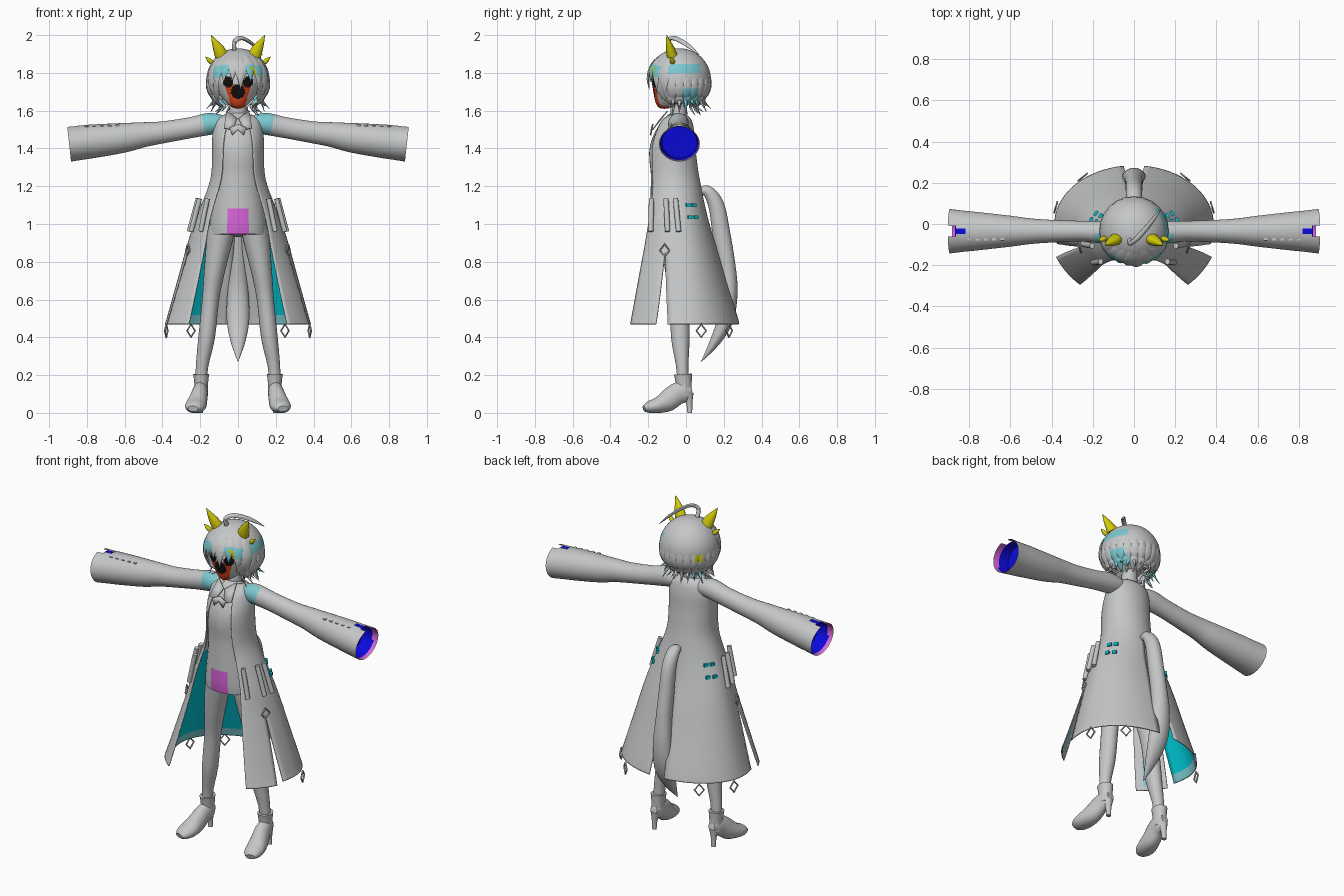
import bpy, bmesh, math
from mathutils import Vector, Matrix

if "Cube" in bpy.data.objects:
    bpy.data.objects.remove(bpy.data.objects["Cube"])

def material(name, rgb):
    m = bpy.data.materials.new(name)
    m.diffuse_color = (*rgb, 1)
    m.use_nodes = True
    m.node_tree.nodes["Principled BSDF"].inputs["Base Color"].default_value = m.diffuse_color
    return m

GREY = material("pale grey", (0.56, 0.57, 0.575))
TEAL = material("teal", (0.0, 0.56, 0.65))
CYAN = material("light cyan", (0.2, 0.58, 0.63))
YELLOW = material("yellow", (0.65, 0.6, 0.003))
RED = material("orange red", (0.75, 0.06, 0.01))
BLACK = material("black", (0.005, 0.005, 0.005))
BLUE = material("blue", (0.003, 0.003, 0.72))
MAGENTA = material("magenta", (0.7, 0.13, 0.7))

def dense(rows, sub):
    """Catmull-Rom subdivision of a list of number tuples."""
    out = []
    for i in range(len(rows) - 1):
        p = [rows[max(i - 1, 0)], rows[i], rows[i + 1], rows[min(i + 2, len(rows) - 1)]]
        for k in range(sub):
            s = k / sub
            out.append(tuple(0.5 * (2 * b + (c - a) * s + (2 * a - 5 * b + 4 * c - d) * s * s
                             + (3 * b - a - 3 * c + d) * s ** 3) for a, b, c, d in zip(*p)))
    return out + [tuple(rows[-1])]

def loft(bm, sections, ref=(0, 1, 0), n=24, sub=3, caps=(True, True)):
    """Tube through sections (x, y, z, half size across ref, half size along ref)."""
    rows = dense(sections, sub)
    pts = [Vector(r[:3]) for r in rows]
    rings = []
    for i, r in enumerate(rows):
        t = (pts[min(i + 1, len(pts) - 1)] - pts[max(i - 1, 0)]).normalized()
        u = t.cross(Vector(ref)).normalized()
        v = u.cross(t)
        a, b = max(r[3], 0.001), max(r[4], 0.001)
        rings.append([bm.verts.new(pts[i] + u * a * math.cos(2 * math.pi * k / n)
                                   + v * b * math.sin(2 * math.pi * k / n)) for k in range(n)])
    for p, q in zip(rings, rings[1:]):
        for k in range(n):
            bm.faces.new((p[k], p[(k + 1) % n], q[(k + 1) % n], q[k]))
    for on, ring in zip(caps, (rings[0], rings[-1])):
        if on:
            bm.faces.new(ring)

def cut(bm, test):
    bmesh.ops.delete(bm, geom=[f for f in bm.faces if test(f.calc_center_median())], context='FACES')

def finish(bm, name, mats=(GREY,), rule=None, mirror=False, recalc=True, flip=False):
    if recalc:
        bmesh.ops.recalc_face_normals(bm, faces=bm.faces)
    if flip:
        bmesh.ops.reverse_faces(bm, faces=bm.faces)
    if rule:
        for f in bm.faces:
            f.material_index = rule(f.calc_center_median())
    me = bpy.data.meshes.new(name)
    bm.to_mesh(me)
    bm.free()
    ob = bpy.data.objects.new(name, me)
    bpy.context.collection.objects.link(ob)
    for m in mats:
        me.materials.append(m)
    bpy.ops.object.select_all(action='DESELECT')
    ob.select_set(True)
    bpy.context.view_layer.objects.active = ob
    bpy.ops.object.shade_smooth_by_angle(angle=math.radians(45))
    if mirror:
        ob.modifiers.new("mirror", 'MIRROR')
    return ob

def tube(name, sections, ref=(0, 1, 0), n=24, sub=3, caps=(True, True), **kw):
    bm = bmesh.new()
    loft(bm, sections, ref, n, sub, caps)
    return finish(bm, name, **kw)

# --- shirt with coloured front patch: z, half width, front y, back y
shirt = [(1.58, .045, -.08, 0), (1.54, .1, -.12, .02), (1.46, .125, -.17, .035), (1.38, .128, -.195, .04),
         (1.28, .128, -.187, .052), (1.18, .132, -.187, .06), (1.08, .142, -.19, .06),
         (.99, .15, -.19, .06), (.94, .15, -.185, .05)]
tube("shirt", [(0, (f + b) / 2, z, w, (b - f) / 2) for z, w, f, b in shirt], n=32,
     mats=(GREY, MAGENTA), rule=lambda c: int(abs(c.x) < .05 and c.y < -.1 and c.z < 1.08))
tube("neck", [(0, -.04, 1.5, .05, .045), (0, -.04, 1.66, .042, .042)])

# --- legs and heeled boots
tube("leg", [(.085, -.06, .98, .07, .08), (.1, -.055, .9, .068, .075), (.125, -.045, .75, .055, .065),
             (.145, -.035, .6, .045, .052), (.166, -.03, .4, .044, .049), (.19, -.02, .25, .033, .033),
             (.195, -.015, .15, .03, .03)], mirror=True)
bm = bmesh.new()
loft(bm, [(.195, -.015, .205, .042, .048), (.195, -.012, .15, .036, .042), (.198, -.01, .09, .036, .042)])
loft(bm, [(.195, .032, .12, .025, .022), (.196, 0, .115, .055, .036), (.202, -.05, .1, .058, .043),
          (.213, -.1, .062, .056, .05), (.223, -.15, .04, .042, .055), (.232, -.195, .03, .032, .048),
          (.238, -.222, .022, .016, .028)], ref=(1, 0, 0))
loft(bm, [(.197, .01, .1, .028, .03), (.199, .018, .05, .016, .016), (.2, .02, 0, .014, .013)], n=16)
for v in bm.verts:
    v.co.z = max(v.co.z, 0)
finish(bm, "boot", mirror=True)

# --- coat: z, half width, back y, front y, opening half width, centre y
coat = dense([(1.58, .07, .0, -.09, .03, -.04), (1.55, .12, .03, -.135, .05, -.05), (1.48, .135, .045, -.178, .07, -.055),
              (1.4, .137, .05, -.208, .08, -.06), (1.28, .14, .065, -.21, .085, -.06), (1.2, .157, .08, -.212, .1, -.055),
              (1.1, .195, .1, -.235, .13, -.045), (1.0, .235, .125, -.255, .155, -.035),
              (.87, .275, .165, -.285, .178, -.02), (.7, .322, .215, -.325, .212, -.01),
              (.52, .372, .272, -.368, .25, 0), (.47, .387, .285, -.38, .262, 0)], 3)

def slit(r):
    return max(0, (.87 - r[0]) / .4)

def coat_point(row, t, out=0):
    z, rx, yb, yf, _, cy = row
    ry = (cy - yf) if math.cos(t) > 0 else (yb - cy)
    return Vector(((rx + out) * math.sin(t), cy - (ry + out) * math.cos(t), z))

def on_coat(z, deg, out=0):
    return coat_point(min(coat, key=lambda r: abs(r[0] - z)), math.radians(deg), out)

def front_span(r):  # the front panel flares further out than the back one
    rx = r[1] + .03 * slit(r)
    return math.asin(r[4] / rx), math.radians(70 - 5 * slit(r)), rx

def back_span(r):
    return (math.radians(70 + 5 * slit(r)),
            math.pi - math.asin(.05 * max(0, (1.2 - r[0]) / .73) / r[1]), r[1])

# the outer shell stays grey; each face's lining takes the next slot
bm = bmesh.new()
for span, cols in ((front_span, 8), (back_span, 20)):
    grid = []
    for r in coat:
        a, b, rx = span(r)
        row = (r[0], rx, *r[2:])
        grid.append([bm.verts.new(coat_point(row, a + (b - a) * j / cols)) for j in range(cols + 1)])
    for r, p, q in zip(coat, grid, grid[1:]):
        for j in range(cols):
            f = bm.faces.new((p[j], q[j], q[j + 1], p[j + 1]))
            if cols == 8:
                f.material_index = 2 if .5 < r[0] < .66 and 2 <= j <= 5 else 4
            else:
                f.material_index = 4 if j > 16 or r[0] > 1.1 else 2 if r[0] < .53 else 0
bmesh.ops.remove_doubles(bm, verts=bm.verts, dist=1e-4)
ob = finish(bm, "coat", (GREY, TEAL, GREY, CYAN, GREY, GREY), mirror=True, recalc=False)
sol = ob.modifiers.new("lining", 'SOLIDIFY')
sol.thickness, sol.offset, sol.material_offset = .006, -1, 1

# --- collar flaps
bm = bmesh.new()
for pts in (((.004, -.135, 1.56), (.03, -.18, 1.5), (.075, -.172, 1.51), (.06, -.1, 1.6)),
            ((0, -.178, 1.53), (0, -.188, 1.5), (.03, -.19, 1.47), (.045, -.186, 1.51))):
    bm.faces.new([bm.verts.new(p) for p in pts])
ob = finish(bm, "collar", mirror=True)
ob.modifiers.new("thickness", 'SOLIDIFY').thickness = .006

# --- sleeves with cuff slit and coloured lining
bm = bmesh.new()
loft(bm, [(.08, -.04, 1.53, .045, .05), (.15, -.04, 1.53, .058, .055), (.25, -.035, 1.51, .055, .05),
          (.4, -.035, 1.485, .058, .055), (.5, -.035, 1.473, .066, .062), (.6, -.035, 1.457, .078, .075),
          (.75, -.035, 1.44, .088, .092), (.83, -.035, 1.431, .091, .1), (.894, -.035, 1.424, .094, .108)],
     n=48, caps=(True, False))
cut(bm, lambda c: c.x > .81 and c.z > 1.47 and abs(c.y + .035) < (.025 if c.x > .875 else .01))
finish(bm, "sleeve", (GREY, CYAN), mirror=True,
       rule=lambda c: int(.1 < c.x < .18 and c.y < -.045))
bm = bmesh.new()
loft(bm, [(.893, -.035, 1.424, .09, .104), (.86, -.035, 1.428, .088, .1), (.8, -.035, 1.434, .085, .093)],
     n=48, caps=(False, True))
cut(bm, lambda c: c.x > .872 and c.z > 1.47 and abs(c.y + .035) < .025)
finish(bm, "sleeve_lining", (MAGENTA, BLUE), mirror=True, flip=True,
       rule=lambda c: int(c.x < .865 or (c.z > 1.5 and abs(c.y + .035) < .03)))
bm = bmesh.new()
for i in range(5):
    bmesh.ops.create_cube(bm, size=1, matrix=Matrix.Translation((.64 + .04 * i, -.075, 1.521 - .002 * i))
                          @ Matrix.Diagonal((.018, .012, .01, 1)))
finish(bm, "sleeve_buttons", mirror=True)

# --- coat side details: vials, teal studs, hanging diamonds
bm = bmesh.new()
for deg in (50, 74, 88):
    loft(bm, [(*on_coat(1.135, deg, .03), .013, .014), (*on_coat(.98, deg, .01), .013, .014)], n=12, sub=1)
finish(bm, "vials", mirror=True)
bm = bmesh.new()
for deg in (112, 125):
    for z in (1.035, 1.09):
        bmesh.ops.create_cube(bm, size=1, matrix=Matrix.Translation(on_coat(z, deg, .004))
                              @ Matrix.Rotation(math.radians(deg), 4, 'Z') @ Matrix.Diagonal((.024, .014, .018, 1)))
finish(bm, "studs", (TEAL,), mirror=True)
for side in (1, -1):
    for deg, z in ((70, .86), (106, .435), (141, .435)):
        p = on_coat(max(z, .47), deg, .008)
        bpy.ops.mesh.primitive_torus_add(location=(side * p.x, p.y, z), major_radius=.027, minor_radius=.005,
                                         major_segments=4, minor_segments=6,
                                         rotation=(math.pi / 2, 0, side * math.radians(deg)))
        bpy.context.object.name = "diamond_pendant"
        bpy.context.object.scale.y = 1.25
        bpy.context.object.data.materials.append(GREY)

# --- tail
tube("tail", [(0, .05, 1.16, .015, .015), (0, .11, 1.175, .03, .034), (0, .16, 1.1, .042, .04),
              (0, .187, .95, .047, .042), (0, .212, .8, .047, .045), (0, .228, .65, .045, .055),
              (0, .21, .5, .043, .06), (0, .155, .38, .028, .04), (0, .08, .27, .001, .001)], ref=(1, 0, 0), sub=4)

# --- head with painted face, chin pushed forward
def face_rule(c):
    if c.y > -.09:
        return 0
    eye = ((abs(c.x) - .053) / .026) ** 2 + ((c.z - 1.752) / .03) ** 2 < 1
    mouth = (c.x / .038) ** 2 + ((c.z - 1.702) / .038) ** 2 < 1
    red = 1.612 < c.z < 1.738 and abs(c.x) < .035 + .3 * (c.z - 1.62)
    return 2 if eye or mouth else int(red)

bm = bmesh.new()
bmesh.ops.create_uvsphere(bm, u_segments=96, v_segments=72, radius=1)
for v in bm.verts:
    low = max(0, -v.co.z)
    k = 1 - .35 * low
    v.co = Vector((v.co.x * .13 * k, v.co.y * .13 * (k + 1) / 2 - .05 - .065 * low * low, v.co.z * .135 + 1.745))
finish(bm, "head", (GREY, RED, BLACK), face_rule)

# --- hair: cap plus pointed locks, with coloured streaks
def hair_rule(c):
    clip = 1.785 < c.z < 1.825 and .075 < c.x < .1 and c.y < -.1
    back_spot = 1.735 < c.z < 1.775 and c.x < -.09 and .045 < c.y < .085
    if clip or back_spot:
        return 2
    front = 1.77 < c.z < 1.84 and .04 < abs(c.x) < .13 and c.y < -.13
    side = 1.8 < c.z < 1.845 and c.x > .06 and -.1 < c.y < .075
    low = 1.61 < c.z < 1.72 and c.x > .085 and -.02 < c.y < .065
    nape = 1.6 < c.z < 1.65 and c.x < -.07 and 0 < c.y < .065
    return int(front or side or low or nape)

R, HC = .167, Vector((0, -.035, 1.763))
bm = bmesh.new()
bmesh.ops.create_uvsphere(bm, u_segments=64, v_segments=48, radius=.167, matrix=Matrix.Translation(HC))
cut(bm, lambda c: c.z < 1.635 or (c.y < -.08 and c.z < 1.8 and abs(c.x) < .1))

def lock(deg, start, end, width, tips=()):
    """Flat lock rising out of the cap from polar angle start to end, then free tips (radius, z)."""
    a = math.radians(deg)
    d = Vector((math.sin(a), -math.cos(a), 0))
    path = []
    for i in range(5):
        th = math.radians(start + (end - start) * i / 4)
        r = R - .008 * max(0, 1 - i / 2)
        path.append(HC + d * r * math.sin(th) + Vector((0, 0, r * math.cos(th))))
    path += [Vector((HC.x + d.x * r, HC.y + d.y * r, z)) for r, z in tips]
    n = len(path) - 1
    loft(bm, [(*p, width * (.5 + 1.2 * i / n if i < n * .5 else 2.2 * (1 - i / n)), .007 if i < n else .001)
              for i, p in enumerate(path)], ref=(d.x, d.y, .6), n=8, sub=3)

for deg, end in zip((-60, -43, -27, -10, 5, 24, 42, 60), (130, 114, 95, 92, 108, 94, 112, 130)):
    lock(deg, 30, end, .032)
for i in range(15):
    lock(75 + 15 * i, 80, 130, .027, [(.145 + .022 * (i % 2), 1.625 - .015 * (i % 3))])
for i in range(12):
    lock(70 + 20 * i, 115, 138, .024, [(.09, 1.62), (.115 + .015 * (i % 2), 1.575 + .01 * (i % 3))])
finish(bm, "hair", (GREY, CYAN, YELLOW), hair_rule)
tube("curled_lock", [(-.02, -.08, 1.92, .013, .012), (-.018, -.095, 1.965, .013, .011), (.015, -.07, 1.985, .014, .01),
                     (.06, -.02, 1.965, .014, .009), (.1, .03, 1.93, .01, .007), (.13, .07, 1.895, .001, .001)],
     ref=(.5, -.5, 1), n=10)

# --- pointed yellow ears with small side tufts
bm = bmesh.new()
loft(bm, [(.088, -.074, 1.893, .035, .028), (.102, -.083, 1.925, .03, .024), (.124, -.094, 1.965, .016, .013),
          (.142, -.102, 2.0, .001, .001)], n=16)
loft(bm, [(.14, -.07, 1.855, .012, .014), (.155, -.075, 1.87, .011, .012), (.172, -.08, 1.885, .001, .001)], n=10)
finish(bm, "ears", (YELLOW,), mirror=True)
